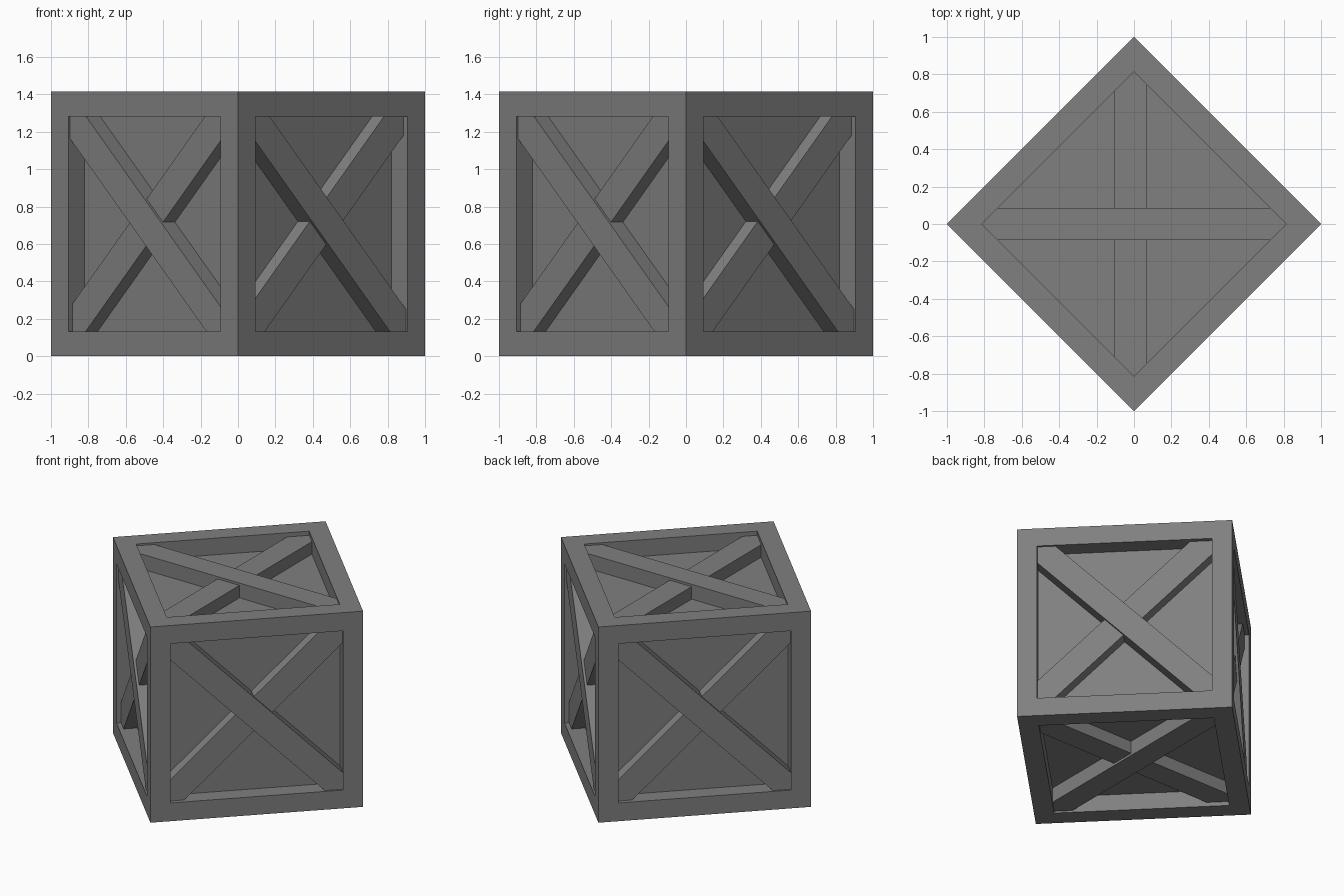
import bpy, bmesh
from math import radians, sqrt, cos, sin
from mathutils import Matrix, Vector

if "Cube" in bpy.data.objects:
    bpy.data.objects.remove(bpy.data.objects["Cube"], do_unlink=True)

SIDE = sqrt(2)          # crate edge length
RIM = 0.132             # frame width
OPEN = SIDE / 2 - RIM   # half width of each opening
RECESS = 0.12           # panel depth behind the frame
CENTRE = Vector((0, 0, SIDE / 2))

grey = bpy.data.materials.new("crate grey")
grey.use_nodes = True
colour = (0.215, 0.215, 0.215, 1)
grey.diffuse_color = colour
grey.node_tree.nodes["Principled BSDF"].inputs["Base Color"].default_value = colour


def finish(bm, name, matrix):
    bmesh.ops.recalc_face_normals(bm, faces=bm.faces)
    mesh = bpy.data.meshes.new(name)
    bm.to_mesh(mesh)
    bm.free()
    mesh.materials.append(grey)
    obj = bpy.data.objects.new(name, mesh)
    obj.matrix_world = matrix
    bpy.context.collection.objects.link(obj)


# Crate body: a cube with a recessed panel on every side
bm = bmesh.new()
bmesh.ops.create_cube(bm, size=SIDE)
panels = list(bm.faces)
bmesh.ops.inset_individual(bm, faces=panels, thickness=RIM, use_even_offset=True)
for face in bmesh.ops.extrude_discrete_faces(bm, faces=panels)["faces"]:
    face.normal_update()
    bmesh.ops.translate(bm, verts=face.verts, vec=-face.normal * RECESS)
finish(bm, "crate_frame", Matrix.Translation(CENTRE) @ Matrix.Rotation(radians(45), 4, "Z"))


def brace(name, matrix, flip, above, below, depth):
    """Diagonal plank across an opening, trimmed to its corners."""
    h = OPEN
    outline = [(-h, -h), (below - h, -h), (h, h - below),
               (h, h), (h - above, h), (-h, above - h)]
    bm = bmesh.new()
    verts = [bm.verts.new((x, y * flip, SIDE / 2 - RECESS)) for x, y in outline]
    base = bm.faces.new(verts)
    top = bmesh.ops.extrude_face_region(bm, geom=[base])["geom"]
    moved = [v for v in top if isinstance(v, bmesh.types.BMVert)]
    bmesh.ops.translate(bm, verts=moved, vec=(0, 0, RECESS - depth))
    finish(bm, name, matrix)


# Outward and upward directions of the six sides
sides = {"top": (Vector((0, 0, 1)), Vector((-1, 1, 0))),
         "bottom": (Vector((0, 0, -1)), Vector((1, -1, 0)))}
for name, angle in (("back_left", 45), ("back_right", 135),
                    ("front_right", 225), ("front_left", 315)):
    a = radians(angle)
    sides[name] = (Vector((cos(a), sin(a), 0)), Vector((0, 0, 1)))

# Crossed braces on each side
for name, (out, up) in sides.items():
    up = up.normalized()
    turn = Matrix((up.cross(out), up, out)).transposed().to_4x4()
    matrix = Matrix.Translation(CENTRE) @ turn
    brace(name + "_outer_brace", matrix, -1, 0.12, 0.12, 0.013)
    brace(name + "_inner_brace", matrix, 1, 0.148, 0.1, 0.03)
